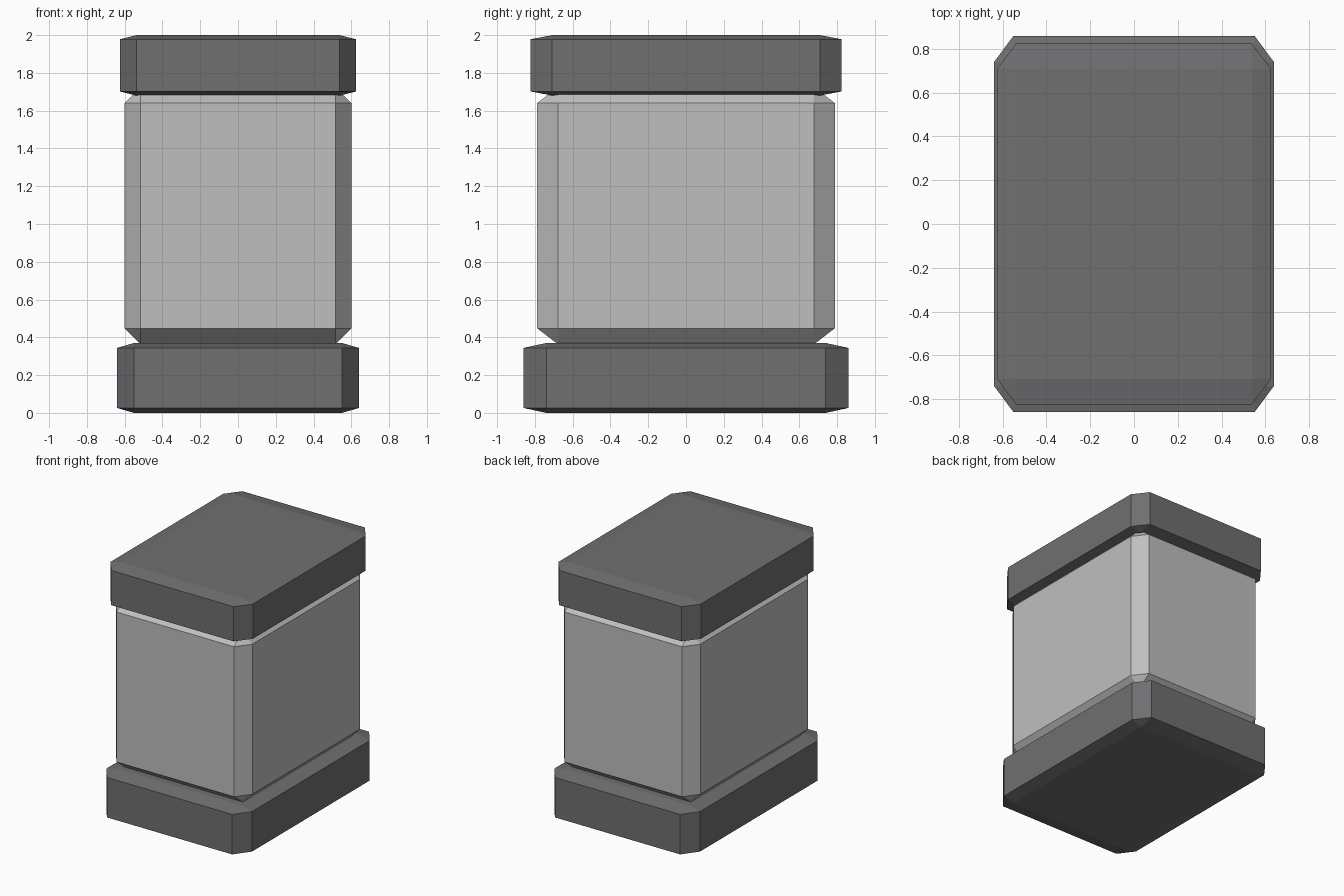
import bpy
import bmesh

cube = bpy.data.objects.get("Cube")
if cube:
    bpy.data.objects.remove(cube, do_unlink=True)


def make_material(name, color):
    mat = bpy.data.materials.new(name)
    mat.use_nodes = True
    mat.diffuse_color = color
    mat.node_tree.nodes["Principled BSDF"].inputs["Base Color"].default_value = color
    return mat


def chamfered_box(name, half_x, half_y, bottom, top, chamfer_z, mat):
    """Bevel a unit cube, then stretch it so the chamfer follows the proportions."""
    bm = bmesh.new()
    bmesh.ops.create_cube(bm, size=2)
    bmesh.ops.bevel(bm, geom=bm.edges[:], offset=0.14, offset_type='OFFSET',
                    segments=1, affect='EDGES', profile=0.5)
    half_z = (top - bottom) / 2
    for v in bm.verts:
        v.co.x *= half_x
        v.co.y *= half_y
        # Outer rings sit on the caps, inner rings at the chamfer height
        level = half_z if abs(v.co.z) > 0.95 else half_z - chamfer_z
        v.co.z = (level if v.co.z > 0 else -level) + (bottom + top) / 2
    bmesh.ops.recalc_face_normals(bm, faces=bm.faces[:])
    mesh = bpy.data.meshes.new(name)
    bm.to_mesh(mesh)
    bm.free()
    mesh.materials.append(mat)
    obj = bpy.data.objects.new(name, mesh)
    bpy.context.collection.objects.link(obj)
    return obj


dark = make_material("dark grey", (0.16, 0.16, 0.165, 1))
light = make_material("light grey", (0.52, 0.52, 0.52, 1))

# Plinth, main block and cap slab
chamfered_box("base", 0.64, 0.86, 0.0, 0.37, 0.026, dark)
chamfered_box("body", 0.60, 0.788, 0.363, 1.725, 0.085, light)
chamfered_box("cap", 0.626, 0.824, 1.68, 2.0, 0.022, dark)
